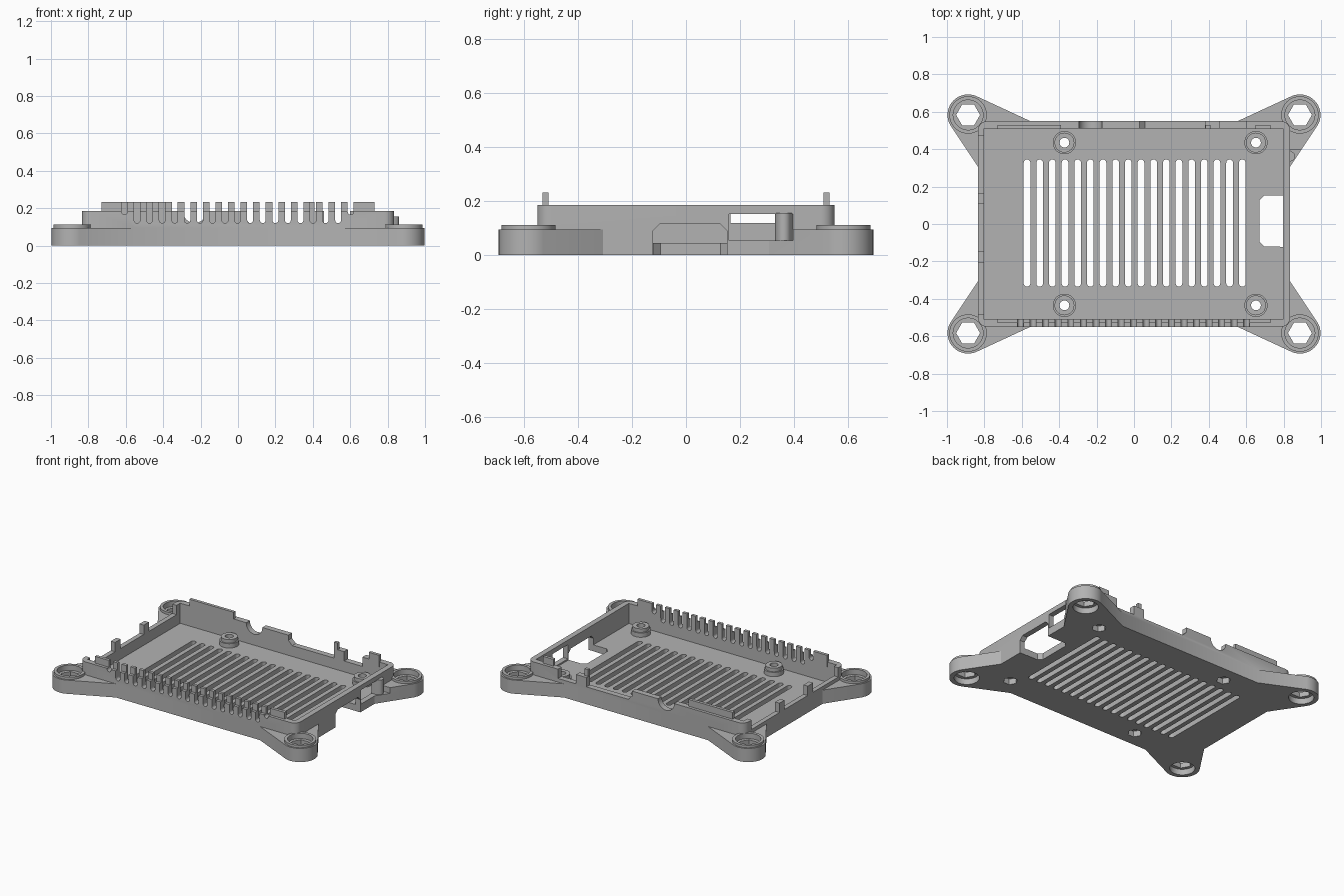
import bpy, bmesh, math
from mathutils.geometry import convex_hull_2d

cube = bpy.data.objects.get("Cube")
if cube:
    bpy.data.objects.remove(cube, do_unlink=True)

grey = bpy.data.materials.new("grey_plastic")
grey.use_nodes = True
grey.diffuse_color = (0.45, 0.45, 0.45, 1)
for node in grey.node_tree.nodes:
    if node.type == 'BSDF_PRINCIPLED':
        node.inputs["Base Color"].default_value = grey.diffuse_color


def circle(u, v, r, n=32):
    return [(u + r * math.cos(2 * math.pi * i / n),
             v + r * math.sin(2 * math.pi * i / n)) for i in range(n)]


def rect(u0, u1, v0, v1):
    return [(u0, v0), (u1, v0), (u1, v1), (u0, v1)]


def hull(points):
    return [points[i] for i in convex_hull_2d(points)]


def prisms(name, parts, axis='z'):
    """One object from (outline, start, end) prisms extruded along an axis."""
    place = {'z': lambda u, v, w: (u, v, w),
             'y': lambda u, v, w: (u, w, v),
             'x': lambda u, v, w: (w, u, v)}[axis]
    bm = bmesh.new()
    for outline, start, end in parts:
        low = [bm.verts.new(place(u, v, start)) for u, v in outline]
        high = [bm.verts.new(place(u, v, end)) for u, v in outline]
        bm.faces.new(low)
        bm.faces.new(high)
        n = len(low)
        for i in range(n):
            j = (i + 1) % n
            bm.faces.new((low[i], low[j], high[j], high[i]))
    bmesh.ops.recalc_face_normals(bm, faces=bm.faces)
    mesh = bpy.data.meshes.new(name)
    bm.to_mesh(mesh)
    bm.free()
    mesh.materials.append(grey)
    obj = bpy.data.objects.new(name, mesh)
    bpy.context.collection.objects.link(obj)
    return obj


def combine(obj, tool, operation='DIFFERENCE'):
    """Apply a boolean and remove the tool object."""
    mod = obj.modifiers.new("combine", 'BOOLEAN')
    mod.operation = operation
    mod.solver = 'EXACT'
    mod.object = tool
    graph = bpy.context.evaluated_depsgraph_get()
    mesh = bpy.data.meshes.new_from_object(obj.evaluated_get(graph))
    obj.modifiers.remove(mod)
    obj.data = mesh
    bpy.data.objects.remove(tool, do_unlink=True)


def cut(obj, parts, axis='z'):
    combine(obj, prisms("cutter", parts, axis))


corners = [(sx, sy) for sx in (-1, 1) for sy in (-1, 1)]
pads = [(0.887 * sx, 0.583 * sy) for sx, sy in corners]
posts = [(x, y) for x in (-0.372, 0.652) for y in (-0.435, 0.435)]

# Tray block with rounded corners, mounting arms and raised pad bosses
body = hull([p for sx, sy in corners
             for p in circle(0.785 * sx, 0.5 * sy, 0.05)])
tray = prisms("tray", [(body, 0, 0.185)])
arms = []
for (sx, sy), (x, y) in zip(corners, pads):
    tips = [(0.55 * sx, 0.548 * sy), (0.81 * sx, 0.27 * sy), (0.6 * sx, 0.3 * sy)]
    arms.append((hull(circle(x, y, 0.11, 48) + tips), 0, 0.095))
combine(tray, prisms("arms", arms), 'UNION')
combine(tray, prisms("bosses", [(circle(x, y, 0.1, 48), 0.08, 0.112)
                                for x, y in pads]), 'UNION')

# Cavity
cut(tray, [(rect(-0.802, 0.797, -0.51, 0.51), 0.045, 0.4)])

# Locating lips along the front and back walls
lips = [(rect(-0.73, 0.73, -0.53, -0.509), 0.15, 0.232)]
for x0, x1 in ((-0.73, -0.39), (0.382, 0.41), (0.65, 0.73)):
    lips.append((rect(x0, x1, 0.509, 0.53), 0.15, 0.232))
combine(tray, prisms("lips", lips), 'UNION')

# Front comb of vent gaps, shallow at both ends
gaps = []
for i in range(19):
    x = -0.607 + 0.0672 * i
    bottom = 0.165 if i in (0, 18) else 0.12
    gaps.append((hull(circle(x, bottom + 0.016, 0.016, 16)
                      + [(x - 0.016, 0.3), (x + 0.016, 0.3)]), -0.6, -0.5))
cut(tray, gaps, 'y')

# Back wall openings: round notch and port recesses
ports = [hull(circle(-0.232, 0.183, 0.062) + rect(-0.294, -0.17, 0.19, 0.3)),
         [(0.03, 0.3), (0.03, 0.15), (0.06, 0.12), (0.38, 0.12), (0.38, 0.3)],
         rect(0.46, 0.6, 0.12, 0.3)]
cut(tray, [(p, 0.5, 0.6) for p in ports], 'y')

# Left wall lowered between posts
cut(tray, [(rect(y0, y1, 0.12, 0.3), -0.95, -0.79)
           for y0, y1 in ((-0.48, -0.205), (-0.145, 0.11), (0.165, 0.47))], 'x')

# Right wall: card slot with chamfered top, and cable window
card = [(-0.122, -0.1), (0.152, -0.1), (0.152, 0.09), (0.127, 0.115),
        (-0.097, 0.115), (-0.122, 0.09)]
cut(tray, [(card, 0.78, 0.95)], 'x')
cut(tray, [(rect(0.16, 0.395, 0.055, 0.153), 0.78, 1.05)], 'x')
cut(tray, [([(0.82, -0.12), (0.82, 0.152), (0.695, 0.152), (0.67, 0.127),
             (0.67, -0.095), (0.695, -0.12)], -0.1, 0.08)])

# Floor vents
vents = []
for i in range(18):
    x = -0.572 + 0.0677 * i
    vents.append((hull(circle(x, -0.317, 0.018, 16) + circle(x, 0.327, 0.018, 16)),
                  -0.1, 0.1))
cut(tray, vents)

# Pad holes: hexagon through, round recess above and below
cut(tray, [(circle(x, y, 0.064, 6), -0.1, 0.3) for x, y in pads])
cut(tray, [(circle(x, y, 0.08), z0, z1) for x, y in pads
           for z0, z1 in ((-0.1, 0.04), (0.075, 0.3))])

# Hexagonal nut pockets under the standoffs
cut(tray, [(circle(x, y, 0.046, 6), -0.1, 0.1) for x, y in posts])

# Standoffs with a wider foot
standoffs = prisms("standoffs", [(circle(x, y, 0.062), 0.04, 0.075) for x, y in posts])
combine(standoffs, prisms("collars", [(circle(x, y, 0.053), 0.06, 0.1)
                                      for x, y in posts]), 'UNION')
cut(standoffs, [(circle(x, y, 0.026), -0.1, 0.3) for x, y in posts])

# Rounded cable guide in the side window
guide = hull(rect(0.798, 0.83, 0.33, 0.395) + circle(0.836, 0.362, 0.025, 24))
cable_guide = prisms("cable_guide", [(guide, 0.05, 0.156)])

for obj in (tray, standoffs, cable_guide):
    bpy.ops.object.select_all(action='DESELECT')
    obj.select_set(True)
    bpy.context.view_layer.objects.active = obj
    bpy.ops.object.shade_smooth_by_angle(angle=math.radians(30))
